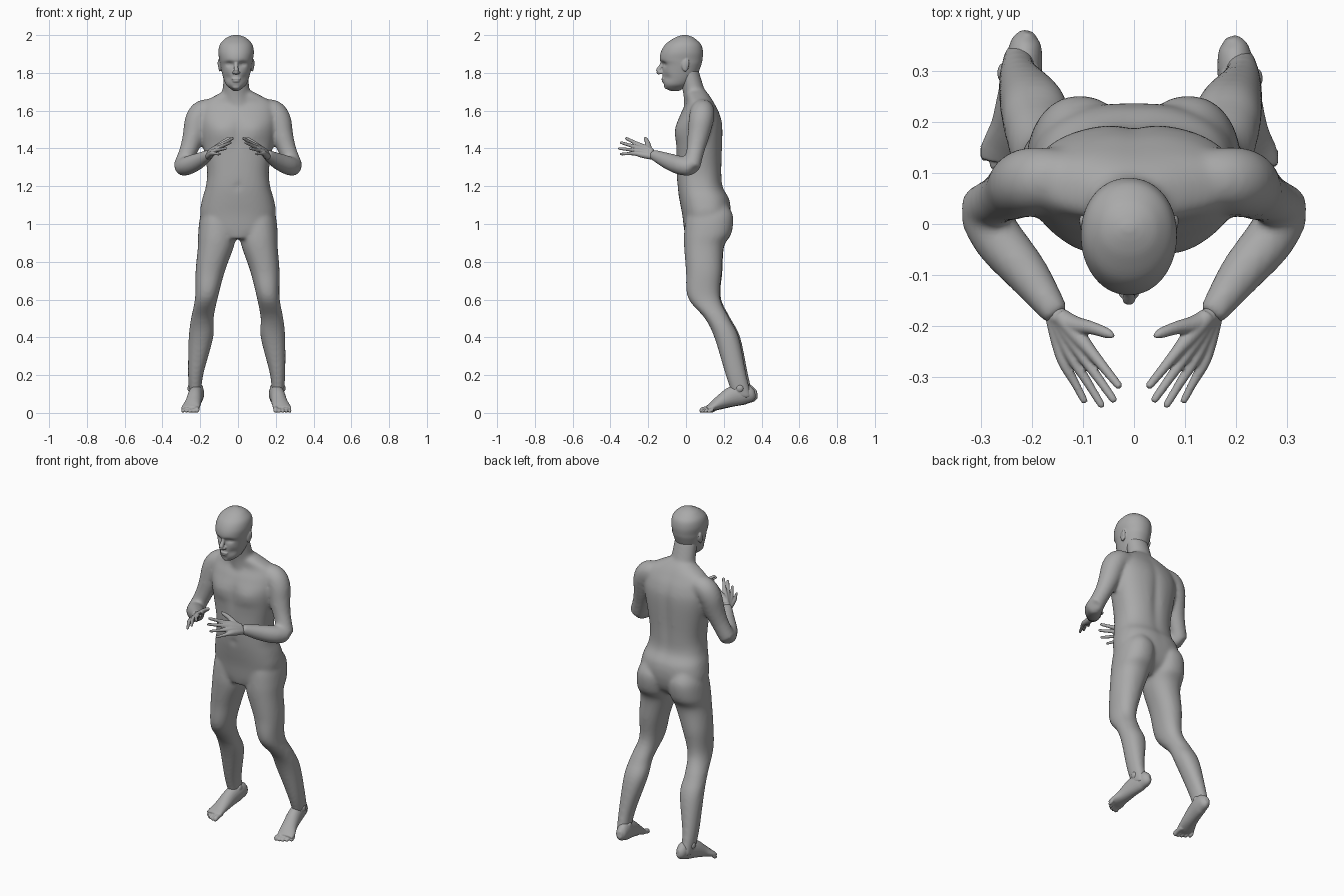
import bpy, bmesh, math
from mathutils import Vector, Matrix

cube = bpy.data.objects.get("Cube")
if cube:
    bpy.data.objects.remove(cube, do_unlink=True)

grey = bpy.data.materials.new("plain_grey")
grey.use_nodes = True
tone = (.4, .4, .4, 1)
grey.diffuse_color = tone
grey.node_tree.nodes["Principled BSDF"].inputs["Base Color"].default_value = tone


def resample(rows, steps):
    """Smooth curve through rows of x, y, z and two radii."""
    out = []
    last = len(rows) - 1
    for i in range(last):
        before, start, end, after = (rows[min(max(j, 0), last)] for j in range(i - 1, i + 3))
        for k in range(steps):
            t = k / steps
            row = []
            for p, q, r, s in zip(before, start, end, after):
                slope_in, slope_out = (r - p) / 2, (s - q) / 2
                bend = 3 * (r - q) - 2 * slope_in - slope_out
                twist = slope_in + slope_out - 2 * (r - q)
                row.append(q + t * (slope_in + t * (bend + t * twist)))
            out.append(row)
    out.append(list(rows[last]))
    return out


def loft(bm, rows, flat=False, power=2, sides=24, steps=5):
    """Skin rounded cross-sections along a path; flat keeps them level."""
    rows = resample(rows, steps)
    points = [Vector(row[:3]) for row in rows]
    rings = []
    for i, (point, row) in enumerate(zip(points, rows)):
        across, along = Vector((1, 0, 0)), Vector((0, 1, 0))
        if not flat:
            tangent = points[min(i + 1, len(points) - 1)] - points[max(i - 1, 0)]
            across = tangent.cross(Vector((0, 0, 1))).normalized()
            along = across.cross(tangent.normalized())
        ring = []
        for k in range(sides):
            angle = math.tau * k / sides
            c, s = math.cos(angle), math.sin(angle)
            c = math.copysign(abs(c) ** (2 / power), c)
            s = math.copysign(abs(s) ** (2 / power), s)
            width, depth = max(row[3], .002), max(row[4], .002)
            ring.append(bm.verts.new(point + across * c * width + along * s * depth))
        rings.append(ring)
    for lower, upper in zip(rings, rings[1:]):
        for k in range(sides):
            n = (k + 1) % sides
            bm.faces.new((lower[k], lower[n], upper[n], upper[k]))
    bm.faces.new(rings[0])
    bm.faces.new(rings[-1])
    return [vert for ring in rings for vert in ring]


def slabs(bm, rows, side=1, power=2.2, sides=64):
    """Stack level sections given as height, inner, outer, front, back."""
    level = [(side * (inner + outer) / 2, (front + back) / 2, z, (outer - inner) / 2, (back - front) / 2)
             for z, inner, outer, front, back in rows]
    return loft(bm, level, True, power, sides)


def column(bm, rows, power):
    """Centred stack given as height, half width, front, back."""
    return slabs(bm, [(z, -half, half, front, back) for z, half, front, back in rows], power=power)


def tube(bm, rows, side=1):
    """Round limb through rows of x, y, z and radius."""
    return loft(bm, [(x * side, y, z, r, r) for x, y, z, r in rows])


def ball(bm, centre, radii):
    place = Matrix.Translation(centre) @ Matrix.Diagonal((*radii, 1))
    bmesh.ops.create_uvsphere(bm, u_segments=20, v_segments=12, radius=1, matrix=place)


def nudge(verts, centre, radii, offset):
    """Push a soft area of the surface."""
    for vert in verts:
        distance = sum(((p - q) / r) ** 2 for p, q, r in zip(vert.co, centre, radii))
        vert.co += Vector(offset) * math.exp(-distance)


def stance(verts, side):
    """The right leg stands a little wider and further back."""
    if side < 0:
        for vert in verts:
            vert.co += Vector((-.018, .012, 0)) * max(0, 1 - vert.co.z)


def finish(name, bm, voxel, rounds):
    """Fuse the overlapping pieces into one smooth skin."""
    bmesh.ops.recalc_face_normals(bm, faces=bm.faces)
    mesh = bpy.data.meshes.new(name)
    bm.to_mesh(mesh)
    bm.free()
    mesh.materials.append(grey)
    part = bpy.data.objects.new(name, mesh)
    bpy.context.collection.objects.link(part)
    fuse = part.modifiers.new("fuse", "REMESH")
    fuse.mode = "VOXEL"
    fuse.voxel_size = voxel
    fuse.use_smooth_shade = True
    soften = part.modifiers.new("soften", "SMOOTH")
    soften.factor = .5
    soften.iterations = rounds


# Torso from crotch to collar, with spine groove, breastbone and navel
body = bmesh.new()
skin = column(body, [(.92, .07, 0, .15), (.97, .17, -.01, .21), (1.05, .2, -.02, .235), (1.13, .19, -.035, .23),
                     (1.2, .17, -.045, .195), (1.3, .165, -.05, .19), (1.5, .2, -.05, .195), (1.58, .2, -.03, .18),
                     (1.64, .185, 0, .15), (1.68, .12, 0, .125), (1.71, .06, .01, .1)], 2.4)
nudge(skin, (0, .2, 1.4), (.025, .1, .2), (0, -.012, 0))
nudge(skin, (0, -.06, 1.48), (.02, .1, .08), (0, .008, 0))
nudge(skin, (0, -.05, 1.2), (.012, .1, .015), (0, .01, 0))

# Neck
loft(body, [(0, .06, 1.62, .085, .07), (-.01, .045, 1.69, .073, .06), (-.01, .01, 1.82, .065, .055)], True)

leg = [(1.1, .04, .17, .03, .22), (1.04, .01, .2, 0, .25), (.95, .01, .21, -.01, .24),
       (.88, .02, .21, -.01, .2), (.75, .065, .22, 0, .19), (.61, .1, .22, .01, .18),
       (.5, .12, .24, .1, .23), (.4, .12, .25, .15, .28), (.2, .17, .25, .21, .32),
       (.08, .18, .24, .25, .35)]
elbow = (.3, .03, 1.3)
wrist = Vector((.15, -.18, 1.37))
for side in (1, -1):
    # Chest muscles
    nudge(skin, (.09 * side, -.05, 1.49), (.07, .08, .05), (0, -.015, 0))
    # Legs
    stance(slabs(body, leg, side), side)
    # Shoulders, upper arms and forearms
    tube(body, [(.1, .09, 1.61, .05), (.18, .087, 1.595, .064), (.215, .08, 1.55, .066),
                (.235, .066, 1.47, .058), (.262, .05, 1.39, .048), (*elbow, .045)], side)
    tube(body, [(.315, .045, 1.29, .03), (*elbow, .046), (.265, -.03, 1.31, .05),
                (.207, -.1, 1.335, .043), (*wrist, .027)], side)
finish("body", body, .009, 12)

# Head from chin to crown
head = bmesh.new()
skin = column(head, [(1.705, .015, -.085, -.035), (1.72, .035, -.108, -.01), (1.74, .055, -.118, .02),
                     (1.78, .07, -.124, .055), (1.84, .084, -.127, .08), (1.87, .089, -.139, .087),
                     (1.91, .094, -.133, .09), (1.95, .086, -.11, .08), (1.98, .06, -.07, .05),
                     (1.994, .035, -.04, .025), (2.001, .01, -.015, 0)], 2.1)
for side in (1, -1):
    # Eye sockets, hollow cheeks, eyes, nostrils and ears
    nudge(skin, (.034 * side, -.115, 1.847), (.02, .04, .014), (0, .014, 0))
    nudge(skin, (.045 * side, -.1, 1.775), (.02, .04, .02), (-.003 * side, .006, 0))
    ball(head, (.034 * side, -.096, 1.847), (.016, .014, .012))
    ball(head, (.013 * side, -.134, 1.802), (.008, .011, .008))
    ball(head, (.086 * side, -.004, 1.84), (.009, .019, .033))
    ball(head, (.091 * side, .006, 1.85), (.007, .012, .024))
# Nose, lips and chin
tube(head, [(0, -.12, 1.87, .01), (0, -.131, 1.838, .011), (0, -.147, 1.81, .013), (0, -.136, 1.797, .01)])
ball(head, (0, -.121, 1.768), (.025, .01, .006))
ball(head, (0, -.119, 1.756), (.02, .01, .006))
ball(head, (0, -.102, 1.728), (.022, .014, .015))
# The head sits slightly to the right
bmesh.ops.translate(head, verts=head.verts, vec=(-.01, 0, 0))
finish("head", head, .004, 3)

foot = [(.19, .365, .1, .012, .02), (.195, .345, .098, .029, .04), (.2, .3, .1, .037, .055),
        (.21, .24, .085, .04, .052), (.22, .18, .056, .043, .036), (.232, .135, .032, .049, .022),
        (.236, .11, .022, .047, .013)]
for name, side in (("left", 1), ("right", -1)):
    # Hand: each finger runs from the wrist through its knuckle, index to little
    hand = bmesh.new()
    for i in range(4):
        t = i / 3
        root = wrist + Vector((.004, 0, -.008)) * (i - 1.5)
        knuckle = Vector((.084, -.25, 1.42)).lerp(Vector((.137, -.27, 1.374)), t)
        tip = Vector((.027, -.32, 1.455)).lerp(Vector((.095, -.35, 1.37)), t)
        tip = knuckle.lerp(tip, 1 + .28 * math.sin(math.pi * t))
        size = .0095 - .001 * t
        tube(hand, [(*root, .018), (*root.lerp(knuckle, .55), .017), (*knuckle, .012),
                    (*knuckle.lerp(tip, .5), size), (*knuckle.lerp(tip, .94), size * .8), (*tip, .003)], side)
    # Thumb
    tube(hand, [(*wrist, .019), (.118, -.197, 1.398, .018), (.084, -.203, 1.428, .013),
                (.052, -.214, 1.45, .01), (.04, -.221, 1.456, .004)], side)
    finish(name + "_hand", hand, .0035, 3)

    # Foot raised on its ball, with toes shrinking outward
    sole = bmesh.new()
    loft(sole, [(x * side, *rest) for x, *rest in foot])
    for i in range(5):
        r = .0105 - .0005 * i if i else .0135
        x = .2 + .0185 * i
        end = .072 + .0025 * i * i
        tube(sole, [(x, .14, .026, r), (x, end + .025, r + .006, r), (x, end + .008, r, r), (x, end, r, r / 2)], side)
    # Ankle bones
    for x in (.18, .24):
        ball(sole, (x * side, .285, .13), (.012, .02, .02))
    stance(sole.verts, side)
    finish(name + "_foot", sole, .004, 3)
